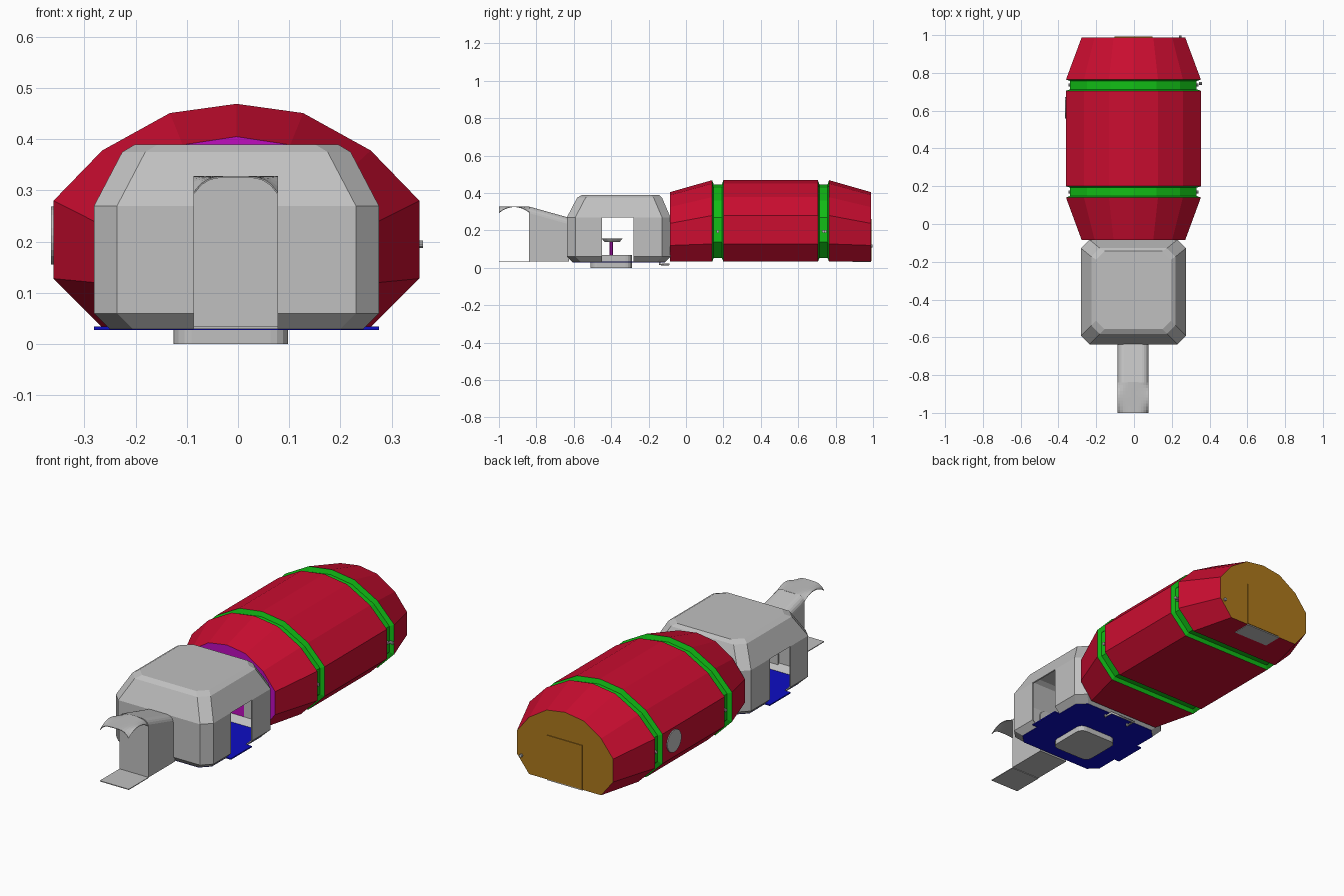
import bpy, bmesh, math
from mathutils import Matrix, Vector

if "Cube" in bpy.data.objects:
    bpy.data.objects.remove(bpy.data.objects["Cube"])

CX = -0.003  # shared centre line of the body


def mat(name, rgb):
    m = bpy.data.materials.new(name)
    m.diffuse_color = (*rgb, 1)
    m.use_nodes = True
    m.node_tree.nodes["Principled BSDF"].inputs["Base Color"].default_value = m.diffuse_color
    return m


RED = mat("red", (0.60, 0.004, 0.03))
GREEN = mat("green", (0.006, 0.52, 0.008))
GREY = mat("light grey", (0.53, 0.53, 0.53))
BLUE = mat("blue", (0.004, 0.004, 0.55))
MAGENTA = mat("magenta", (0.52, 0.004, 0.52))
GOLD = mat("gold", (0.42, 0.19, 0.012))


def finish(name, bm, *mats):
    bmesh.ops.recalc_face_normals(bm, faces=bm.faces)
    me = bpy.data.meshes.new(name)
    bm.to_mesh(me)
    bm.free()
    for m in mats:
        me.materials.append(m)
    ob = bpy.data.objects.new(name, me)
    bpy.context.collection.objects.link(ob)
    return ob


def loft(name, rings, mats, start=True, end=True, skip=None, index=None):
    """Skin closed rings; skip(level, segment) leaves a hole, index(level) picks the colour."""
    bm = bmesh.new()
    vs = [[bm.verts.new(p) for p in r] for r in rings]
    n = len(rings[0])
    for k in range(len(rings) - 1):
        for i in range(n):
            if skip and skip(k, i):
                continue
            j = (i + 1) % n
            f = bm.faces.new((vs[k][i], vs[k][j], vs[k + 1][j], vs[k + 1][i]))
            f.material_index = index(k) if index else 0
    if start:
        bm.faces.new(vs[0]).material_index = index(-1) if index else 0
    if end:
        bm.faces.new(vs[-1]).material_index = index(len(rings) - 1) if index else 0
    return finish(name, bm, *mats)


def box(name, lo, hi, m, bevel=0.0):
    bm = bmesh.new()
    bmesh.ops.create_cube(bm, size=1)
    for v in bm.verts:
        v.co = Vector([(lo[a] + hi[a]) / 2 + v.co[a] * (hi[a] - lo[a]) for a in range(3)])
    if bevel:  # round the upright corners only
        up = [e for e in bm.edges if abs(e.verts[0].co.z - e.verts[1].co.z) > 1e-4]
        bmesh.ops.bevel(bm, geom=up, offset=bevel, segments=4, profile=0.5, affect='EDGES')
    return finish(name, bm, m)


def cylinder(name, pos, r, depth, m, axis='Z', sides=16, r2=None):
    bm = bmesh.new()
    rot = {'X': Matrix.Rotation(math.pi / 2, 4, 'Y'),
           'Y': Matrix.Rotation(math.pi / 2, 4, 'X'), 'Z': Matrix()}[axis]
    bmesh.ops.create_cone(bm, cap_ends=True, segments=sides, radius1=r,
                          radius2=r if r2 is None else r2, depth=depth,
                          matrix=Matrix.Translation(pos) @ rot)
    return finish(name, bm, m)


# --- faceted barrel: body, green grooves, coloured end caps ---
FULL = [(0.262, 0.033), (0.357, 0.128), (0.357, 0.28), (0.262, 0.378), (0.13, 0.451), (0, 0.469)]
GROOVE = [(0.25, 0.052), (0.335, 0.137), (0.335, 0.27), (0.247, 0.36), (0.122, 0.428), (0, 0.446)]
ENDS = [(0.205, 0.033), (0.274, 0.12), (0.274, 0.238), (0.205, 0.325), (0.105, 0.389), (0, 0.405)]


def section(half, y):
    pts = half + [(-x, z) for x, z in reversed(half[:-1])]
    return [(CX + x, y, z) for x, z in pts]


stations = [(ENDS, -0.085), (FULL, 0.14), (GROOVE, 0.148), (GROOVE, 0.192), (FULL, 0.20),
            (FULL, 0.705), (GROOVE, 0.713), (GROOVE, 0.757), (FULL, 0.765), (ENDS, 0.988)]
band = {-1: 2, 1: 1, 2: 1, 3: 1, 5: 1, 6: 1, 7: 1, 9: 3}
loft("barrel", [section(p, y) for p, y in stations], (RED, GREEN, MAGENTA, GOLD),
     index=lambda k: band.get(k, 0))

# rear door, its underside plate, side hatch and small fittings
box("rear_door", (CX - 0.1, 0.986, 0.036), (CX + 0.1, 0.992, 0.262), GOLD)
box("door_sill", (CX - 0.1, 0.89, 0.030), (CX + 0.1, 0.99, 0.035), GREY)
cylinder("side_hatch", (-0.361, 0.615, 0.212), 0.057, 0.008, GREY, 'X', 24)
for y in (0.17, 0.735):
    for s in (-1, 1):
        cylinder("band_bolt", (CX + s * 0.338, y, 0.195), 0.008, 0.012, GREY, 'X', 10)
cylinder("side_valve", (0.352, 0.745, 0.195), 0.008, 0.018, GREY, 'X', 10)
cylinder("rear_valve", (0.245, 0.992, 0.118), 0.008, 0.012, GREY, 'Y', 10)

# --- cabin: chamfered shell with open side doorways and a rear passage ---
DOOR_Y = (-0.45, -0.28)


def cabin_ring(z, d, back):
    w, y0, y1, c = 0.278 - d, -0.637 + d, -0.083 - back, 0.045
    right = [(w - c, y0), (w, y0 + c), (w, DOOR_Y[0]), (w, DOOR_Y[1]),
             (w, y1 - c), (w - c, y1), (0.1, y1)]
    pts = right + [(-x, y) for x, y in reversed(right)]
    return [(CX + x, y, z) for x, y in pts]


cabin = loft("cabin_shell",
             [cabin_ring(0.03, 0.03, 0.03), cabin_ring(0.06, 0, 0), cabin_ring(0.27, 0, 0),
              cabin_ring(0.375, 0.055, 0.045), cabin_ring(0.39, 0.08, 0.06)], (GREY,),
             start=False,
             skip=lambda k, i: (k < 2 and i in (2, 10)) or (k == 1 and i == 6))
sol = cabin.modifiers.new("wall", 'SOLIDIFY')
sol.thickness, sol.offset = 0.006, -1

# cabin floor with tongues that reach out through the doorways
floor = [(0.203, -0.607), (0.248, -0.562), (0.248, DOOR_Y[0]), (0.278, DOOR_Y[0]),
         (0.278, DOOR_Y[1]), (0.248, DOOR_Y[1]), (0.248, -0.158), (0.203, -0.113)]
floor += [(-x, y) for x, y in reversed(floor)]
loft("cabin_floor", [[(CX + x, y, z) for x, y in floor] for z in (0.028, 0.034)], (BLUE,))

# rounded sunken pan under the cabin
box("base_pan", (-0.126, -0.51, 0.0), (0.098, -0.288, 0.068), GREY, 0.035)

# table inside the cabin
cylinder("table_stem", (CX, -0.4, 0.1), 0.01, 0.075, MAGENTA, 'Z', 10)
cylinder("table_top", (CX, -0.395, 0.147), 0.04, 0.018, GREY, 'Z', 12, 0.055)

# U-shaped coupling under the rear of the cabin
cu = bpy.data.curves.new("under_coupling", 'CURVE')
cu.dimensions = '3D'
cu.bevel_depth, cu.bevel_resolution = 0.006, 1
sp = cu.splines.new('POLY')
path = [(-0.07, -0.14, 0.03), (-0.07, -0.14, 0.018), (-0.07, -0.092, 0.018),
        (0.07, -0.092, 0.018), (0.07, -0.14, 0.018), (0.07, -0.14, 0.03)]
sp.points.add(len(path) - 1)
for p, co in zip(sp.points, path):
    p.co = (CX + co[0], co[1], co[2], 1)
cu.materials.append(GREY)
bpy.context.collection.objects.link(bpy.data.objects.new("under_coupling", cu))


# --- entrance porch with arched top, sloping back to the cabin ---
PX, PW = -0.0045, 0.0825


def arch(y, top, r=0.035):
    arc = [(PW - r + r * math.cos(a), top - r + r * math.sin(a))
           for a in [math.pi / 2 * i / 5 for i in range(6)]]
    half = [(PW, 0.033)] + arc
    return [(PX + x, y, z) for x, z in half + [(-x, z) for x, z in reversed(half)]]


loft("porch", [arch(-0.84, 0.328), arch(-0.625, 0.268)], (GREY,))
box("porch_step", (PX - PW, -1.0, 0.030), (PX + PW, -0.838, 0.034), GREY)

# awning: thin sheet whose corners droop
bm = bmesh.new()
bmesh.ops.create_grid(bm, x_segments=12, y_segments=10, size=1)
for v in bm.verts:
    u, w = v.co.x, v.co.y
    v.co = (PX + u * PW, -0.918 + w * 0.082, 0.328 - 0.032 * abs(u) ** 4 * w * w)
awning = finish("awning", bm, GREY)
sol = awning.modifiers.new("sheet", 'SOLIDIFY')
sol.thickness = 0.003
